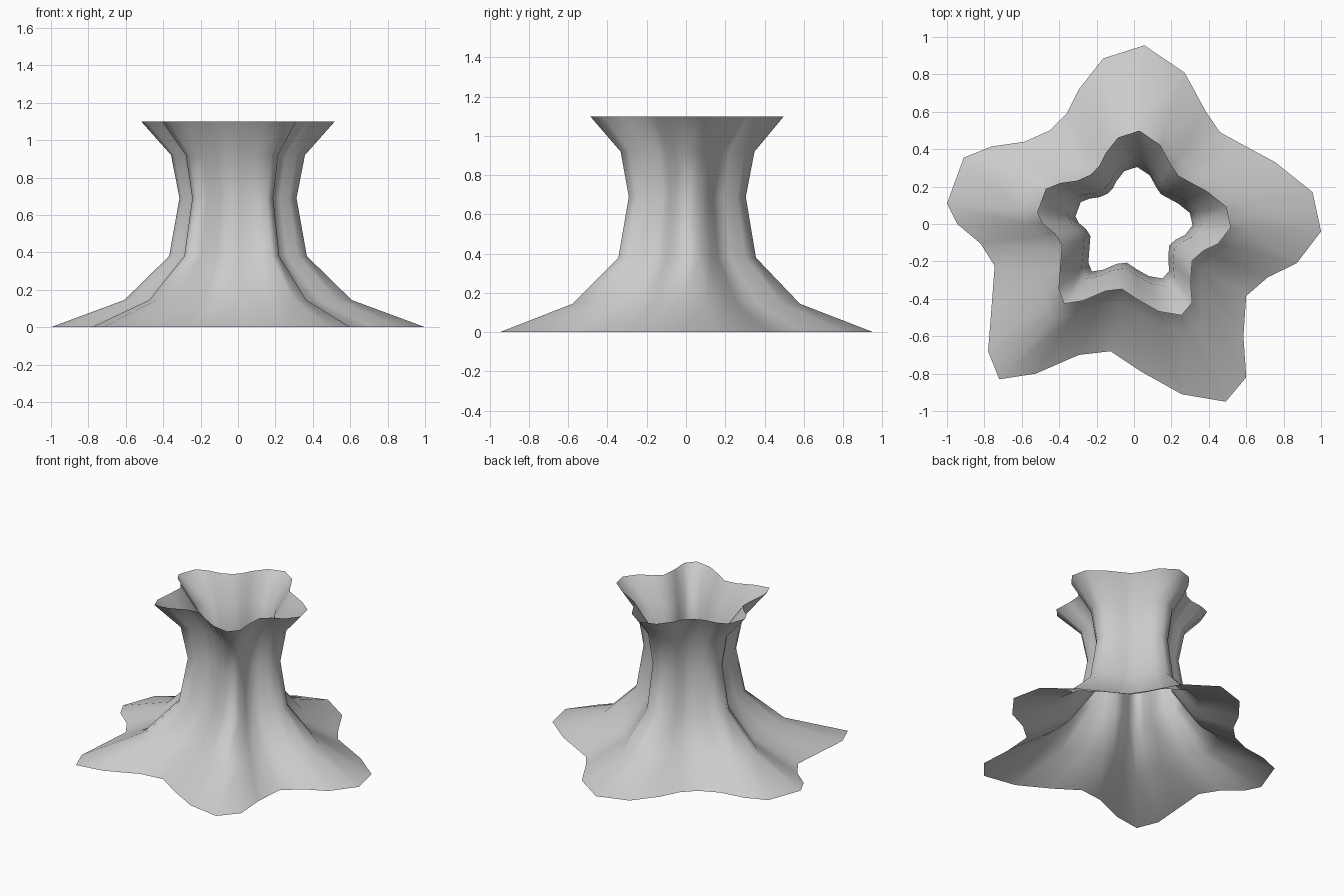
import bpy, bmesh

# Wavy five-lobed outline of the base (counter-clockwise from the right tip)
OUTLINE = [
    (1.0, -0.04), (0.955, 0.17), (0.755, 0.33), (0.57, 0.43), (0.46, 0.49),
    (0.385, 0.60), (0.27, 0.81), (0.055, 0.955), (-0.165, 0.885), (-0.295, 0.72),
    (-0.36, 0.59), (-0.45, 0.50), (-0.585, 0.44), (-0.76, 0.415), (-0.91, 0.355),
    (-1.0, 0.11), (-0.945, 0.0), (-0.82, -0.105), (-0.745, -0.225), (-0.762, -0.45),
    (-0.78, -0.68), (-0.72, -0.83), (-0.525, -0.80), (-0.295, -0.70), (-0.125, -0.68),
    (0.04, -0.79), (0.255, -0.91), (0.49, -0.95), (0.6, -0.82), (0.585, -0.6),
    (0.6, -0.385), (0.715, -0.285), (0.87, -0.21)]

# Profile: height, scale of the outline, small y shift
RINGS = [(0.0, 1.0, 0.0), (0.145, 0.608, 0.0), (0.38, 0.368, 0.005),
         (0.69, 0.313, 0.006), (0.92, 0.358, 0.007), (1.1, 0.518, 0.004)]

# Open fluted shell lofted through the rings
bm = bmesh.new()
loops = [[bm.verts.new((x * s, y * s + dy, z)) for x, y in OUTLINE]
         for z, s, dy in RINGS]
n = len(OUTLINE)
for low, high in zip(loops, loops[1:]):
    for i in range(n):
        j = (i + 1) % n
        bm.faces.new((low[i], low[j], high[j], high[i])).smooth = True

mesh = bpy.data.meshes.new("fluted_pedestal")
bm.to_mesh(mesh)
bm.free()
bpy.context.collection.objects.link(bpy.data.objects.new("fluted_pedestal", mesh))
